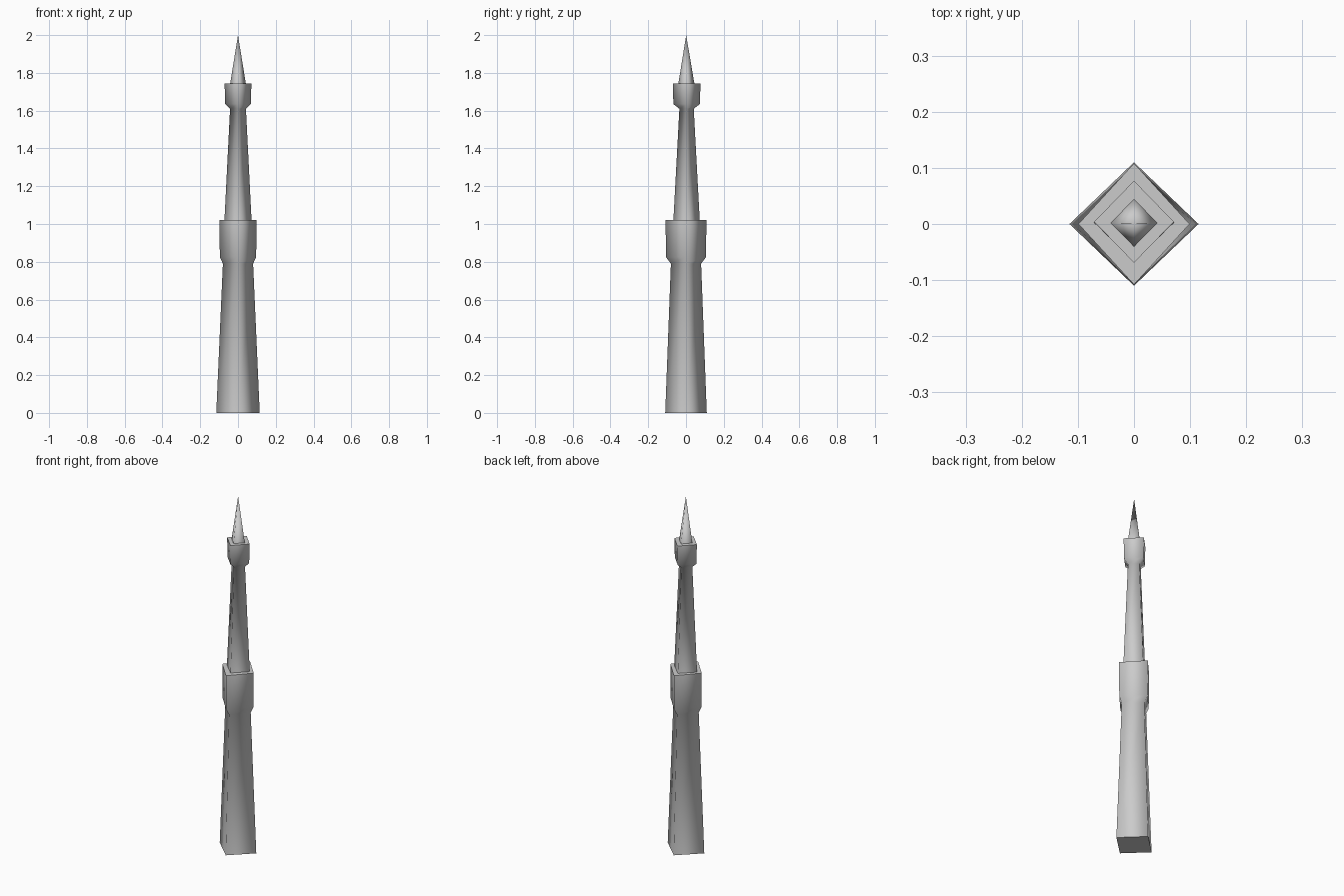
import bpy
import bmesh

default = bpy.data.objects.get("Cube")
if default:
    bpy.data.objects.remove(default, do_unlink=True)

stone = bpy.data.materials.new("grey_stone")
stone.use_nodes = True
GREY = (0.6, 0.6, 0.6, 1)
stone.diffuse_color = GREY
stone.node_tree.nodes["Principled BSDF"].inputs["Base Color"].default_value = GREY


def diamond_part(name, profile, apex=None):
    """Loft diamond rings given as (half x, half y, y shift, z)."""
    bm = bmesh.new()
    rings = []
    for rx, ry, cy, z in profile:
        corners = ((rx, cy), (0, cy + ry), (-rx, cy), (0, cy - ry))
        rings.append([bm.verts.new((x, y, z)) for x, y in corners])
    for low, high in zip(rings, rings[1:]):
        for i in range(4):
            j = (i + 1) % 4
            bm.faces.new((low[i], low[j], high[j], high[i]))
    bm.faces.new(rings[0][::-1])
    if apex:
        tip = bm.verts.new(apex)
        for i in range(4):
            bm.faces.new((rings[-1][i], rings[-1][(i + 1) % 4], tip))
    else:
        bm.faces.new(rings[-1])
    for f in bm.faces:
        f.smooth = True
    # Crisp rims around the end caps
    for e in bm.edges:
        if not apex and all(v in rings[-1] for v in e.verts):
            e.smooth = False
        if all(v in rings[0] for v in e.verts):
            e.smooth = False
    mesh = bpy.data.meshes.new(name)
    bm.to_mesh(mesh)
    bm.free()
    mesh.materials.append(stone)
    obj = bpy.data.objects.new(name, mesh)
    bpy.context.collection.objects.link(obj)
    return obj


# Tapered base flaring into the lower collar
diamond_part("lower_tower", [
    (0.115, 0.11, 0, 0), (0.08, 0.08, 0, 0.79),
    (0.096, 0.106, 0, 0.825), (0.099, 0.108, 0, 1.02)])

# Slimmer shaft flaring into the upper collar
diamond_part("upper_tower", [
    (0.072, 0.07, 0.003, 1.015), (0.042, 0.038, 0.003, 1.61),
    (0.068, 0.07, 0.003, 1.635), (0.071, 0.073, 0.004, 1.745)])

# Pointed roof
diamond_part("spire", [(0.042, 0.043, 0.002, 1.74)], apex=(0, 0.001, 2))
